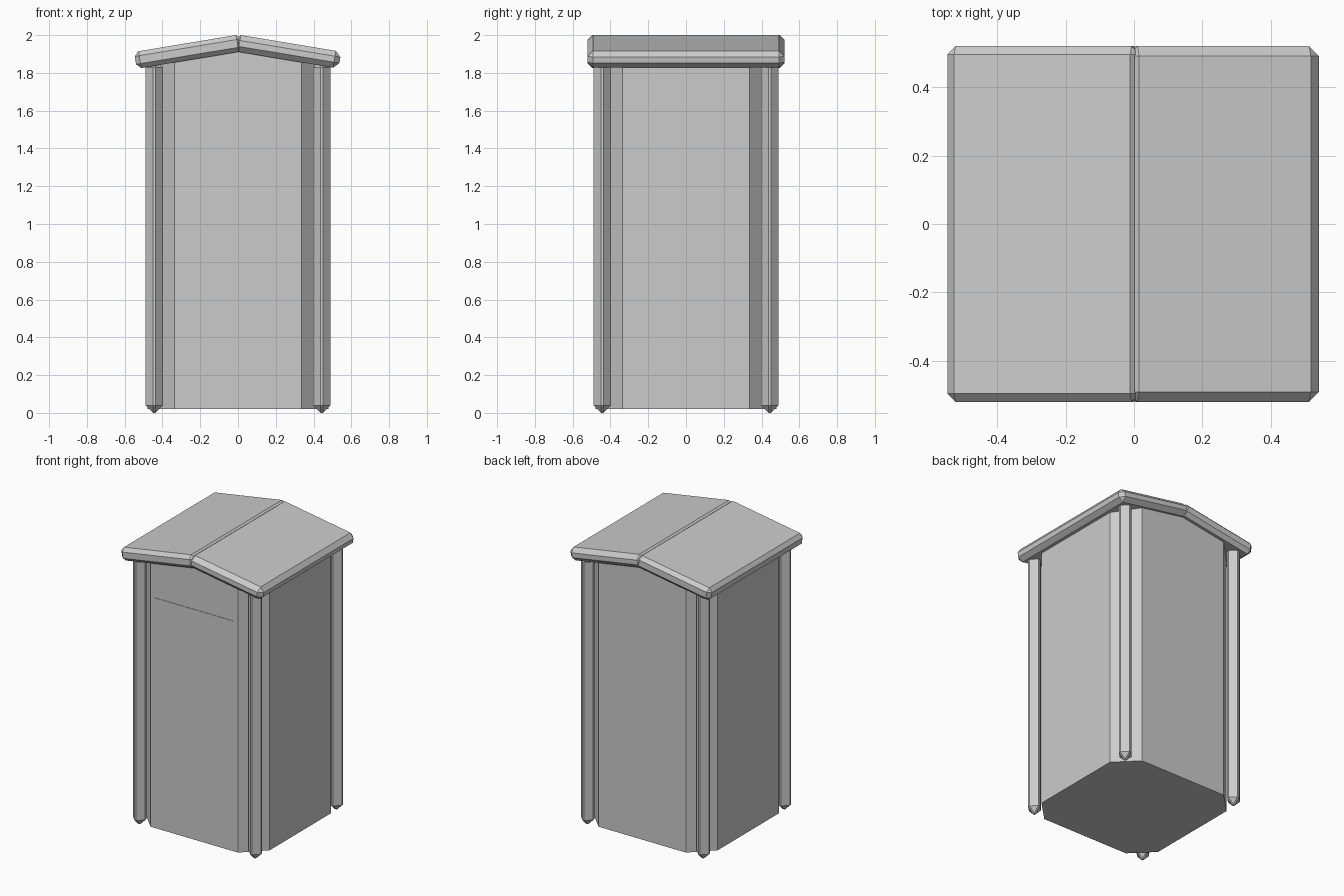
import bpy, bmesh
from math import radians, sin, cos
from mathutils import Matrix, Vector

if "Cube" in bpy.data.objects:
    bpy.data.objects.remove(bpy.data.objects["Cube"])


def chamfered_box(name, size, centre, chamfer=0.0, tilt=0.0, upright_only=False):
    """Box with flat one-segment chamfers, tilted about y, then placed."""
    bm = bmesh.new()
    bmesh.ops.create_cube(bm, size=1)
    bmesh.ops.scale(bm, vec=size, verts=bm.verts)
    if chamfer:
        edges = [e for e in bm.edges if not upright_only
                 or abs(e.verts[0].co.z - e.verts[1].co.z) > 0.01]
        bmesh.ops.bevel(bm, geom=edges, offset=chamfer, segments=1,
                        affect='EDGES', profile=0.5)
    bm.transform(Matrix.Translation(centre) @ Matrix.Rotation(tilt, 4, 'Y'))
    mesh = bpy.data.meshes.new(name)
    bm.to_mesh(mesh)
    bm.free()
    obj = bpy.data.objects.new(name, mesh)
    bpy.context.collection.objects.link(obj)
    return obj


# Booth body with wide chamfered corners
BODY_BOTTOM, BODY_TOP, BODY_HALF = 0.02, 1.91, 0.478
chamfered_box("body", (2 * BODY_HALF, 2 * BODY_HALF, BODY_TOP - BODY_BOTTOM),
              (0, 0, (BODY_TOP + BODY_BOTTOM) / 2), 0.143, upright_only=True)

# Hairline trim above the front door
chamfered_box("door_top_trim", (0.61, 0.006, 0.004), (0, -BODY_HALF, 1.615))

# Corner posts with pointed ends
POST_HEIGHT = 1.868
for sx, side in ((-1, "left"), (1, "right")):
    for sy, end in ((-1, "front"), (1, "back")):
        chamfered_box(f"{end}_{side}_post", (0.093, 0.093, POST_HEIGHT),
                      (sx * 0.444, sy * 0.444, POST_HEIGHT / 2), 0.04)

# Two sloping roof slabs meeting in a grooved ridge
PITCH, THICK, DEPTH = radians(9.4), 0.09, 1.042
for sx, side, inner, outer, chamfer in ((-1, "left", 0.011, 0.527, 0.024),
                                        (1, "right", 0.015, 0.518, 0.029)):
    flat = (outer - inner) / cos(PITCH)
    top_mid = Vector(((inner + outer) / 2, 0, 2.0 - flat / 2 * sin(PITCH)))
    centre = top_mid - Vector((sin(PITCH), 0, cos(PITCH))) * THICK / 2
    centre.x *= sx
    chamfered_box(f"roof_{side}", (flat + 2 * chamfer, DEPTH, THICK),
                  centre, chamfer, tilt=sx * PITCH)
